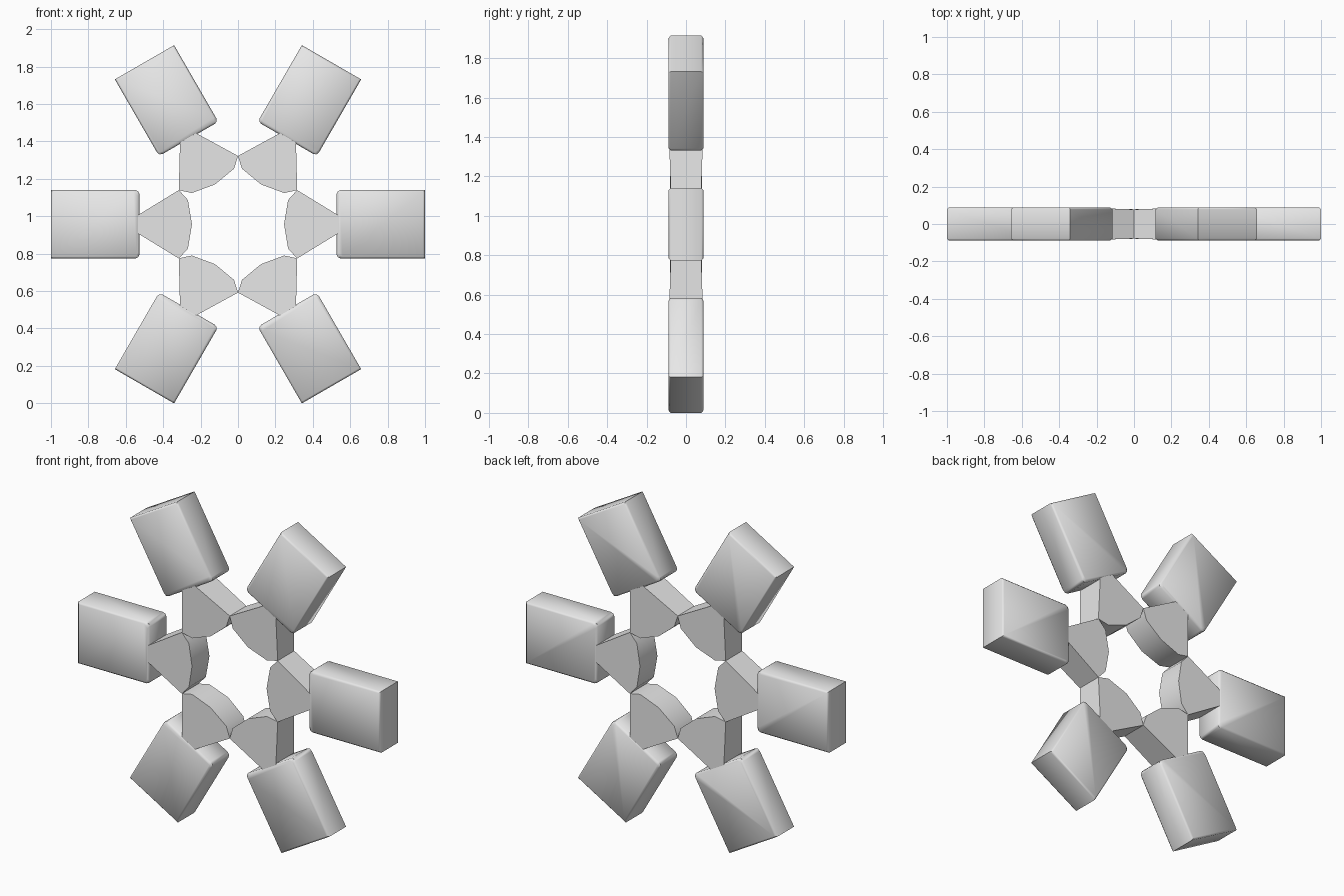
import bpy, bmesh, math

if "Cube" in bpy.data.objects:
    bpy.data.objects.remove(bpy.data.objects["Cube"])

CENTRE_Z = 0.957

grey = bpy.data.materials.new("light_grey")
grey.diffuse_color = (0.8, 0.8, 0.8, 1)
grey.use_nodes = True
grey.node_tree.nodes["Principled BSDF"].inputs["Base Color"].default_value = grey.diffuse_color


def prism(name, layers, angle):
    """Skin matching (x, y, z) rings, then turn the part about the wheel axis."""
    bm = bmesh.new()
    c, s = math.cos(angle), math.sin(angle)
    rings = [[bm.verts.new((x * c - z * s, y, x * s + z * c + CENTRE_Z))
              for x, y, z in ring] for ring in layers]
    n = len(rings[0])
    for a, b in zip(rings, rings[1:]):
        for i in range(n):
            j = (i + 1) % n
            bm.faces.new((a[i], a[j], b[j], b[i]))
    bm.faces.new(rings[0])
    bm.faces.new(rings[-1][::-1])
    bmesh.ops.recalc_face_normals(bm, faces=bm.faces)
    me = bpy.data.meshes.new(name)
    bm.to_mesh(me)
    bm.free()
    me.materials.append(grey)
    ob = bpy.data.objects.new(name, me)
    bpy.context.collection.objects.link(ob)
    bpy.ops.object.select_all(action='DESELECT')
    ob.select_set(True)
    bpy.context.view_layer.objects.active = ob
    bpy.ops.object.shade_smooth_by_angle(angle=math.radians(50))


def block_ring(y, inset):
    # Rectangle with clipped inner corners
    x0, x1, h, c = 0.527 + inset, 1.0 - inset, 0.183 - inset, 0.022
    return [(x1, y, -h), (x1, y, h), (x0 + c, y, h), (x0 + c * .3, y, h - c * .3),
            (x0, y, h - c), (x0, y, c - h), (x0 + c * .3, y, c * .3 - h), (x0 + c, y, -h)]


# Flared tooth half outline: radius, half width, half thickness
TOOTH = [(0.54, 0.046, 0.086), (0.316, 0.183, 0.078), (0.268, 0.13, 0.08)]


def tooth_ring(side):
    upper = [(x, side * t, w) for x, w, t in TOOTH]
    lower = [(x, side * t, -w) for x, w, t in reversed(TOOTH)]
    return upper + [(0.246, side * 0.082, 0)] + lower


for k in range(6):
    a = k * math.pi / 3
    prism(f"outer_block_{k + 1}", [block_ring(-0.089, 0.01), block_ring(-0.078, 0),
                                   block_ring(0.078, 0), block_ring(0.089, 0.01)], a)
    prism(f"inner_tooth_{k + 1}", [tooth_ring(-1), tooth_ring(1)], a)
